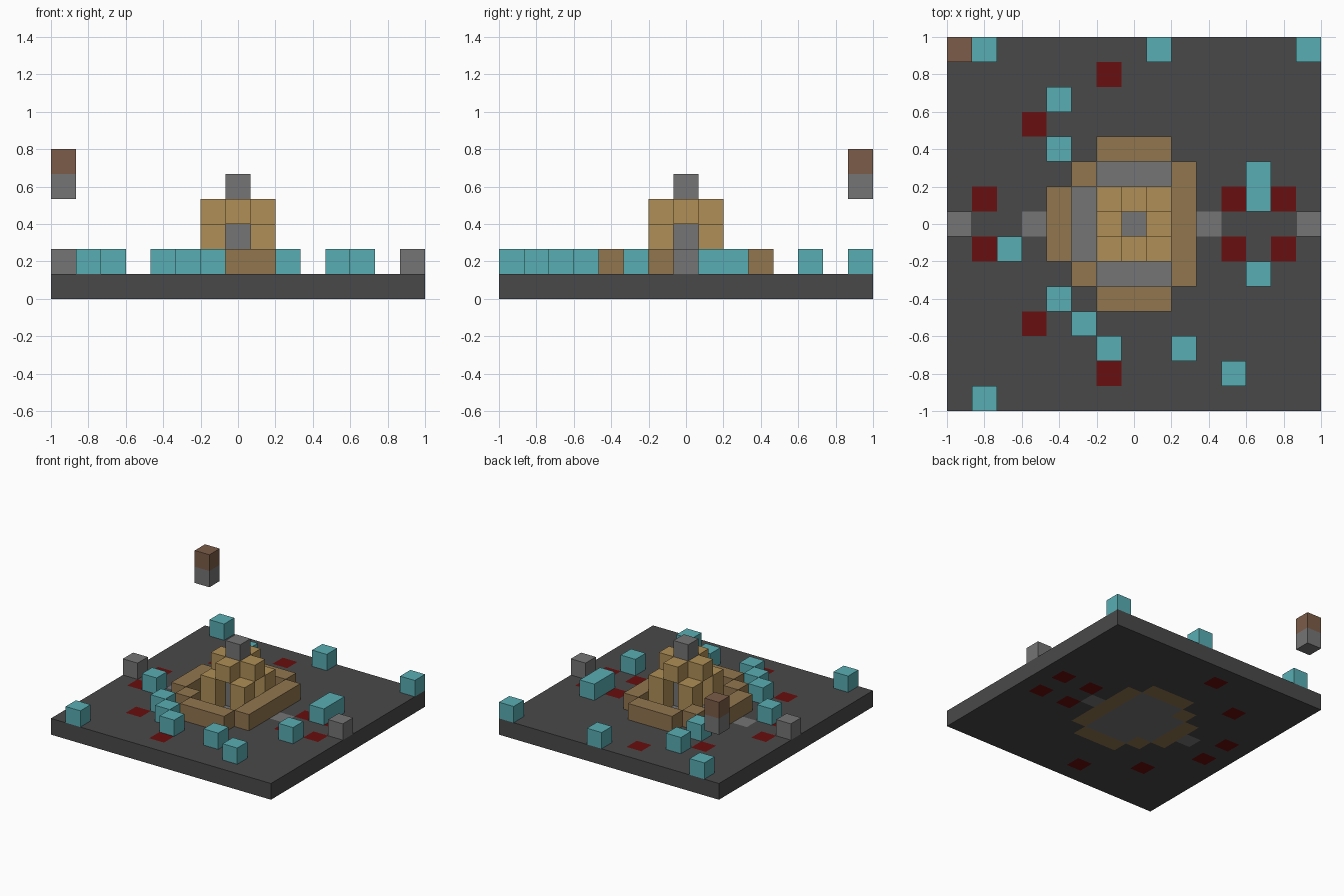
import bpy
import bmesh

cube = bpy.data.objects.get("Cube")
if cube:
    bpy.data.objects.remove(cube, do_unlink=True)

N = 15          # blocks along each side
U = 2 / N       # block size


def linear(c):
    c /= 255
    return c / 12.92 if c <= 0.04045 else ((c + 0.055) / 1.055) ** 2.4


def material(name, r, g, b):
    colour = (linear(r), linear(g), linear(b), 1)
    m = bpy.data.materials.new(name)
    m.use_nodes = True
    m.diffuse_color = colour
    bsdf = m.node_tree.nodes["Principled BSDF"]
    bsdf.inputs["Base Color"].default_value = colour
    bsdf.inputs["Roughness"].default_value = 0.9
    return m


DARK = material("dark grey", 73, 73, 73)
GREY = material("stone grey", 117, 117, 117)
TAN = material("tan", 145, 118, 78)
RED = material("deep red", 104, 14, 14)
GOLD = material("gold", 175, 143, 86)
TEAL = material("teal", 88, 174, 179)
BROWN = material("brown", 124, 92, 72)


def add_object(name, bm, *mats):
    mesh = bpy.data.meshes.new(name)
    bm.to_mesh(mesh)
    bm.free()
    for m in mats:
        mesh.materials.append(m)
    obj = bpy.data.objects.new(name, mesh)
    bpy.context.collection.objects.link(obj)
    return obj


def block(name, mat, x, y, level, width=1, depth=1, height=1):
    """Box centred on block column x, y, with its base on a block level."""
    bm = bmesh.new()
    bmesh.ops.create_cube(bm, size=U)
    for v in bm.verts:
        v.co.x = v.co.x * width + x * U
        v.co.y = v.co.y * depth + y * U
        v.co.z = v.co.z * height + (level + height / 2) * U
    return add_object(name, bm, mat)


# Low wall around the court: centre x, y, width, depth
walls = {
    "back_wall": (0, 3, 3, 1), "front_wall": (0, -3, 3, 1),
    "right_wall": (-3, 0, 1, 3), "left_wall": (2, 0, 1, 5),
    "back_wall_corner": (-2, 2, 1, 1), "front_wall_corner": (-2, -2, 1, 1),
}
for name, (x, y, w, d) in walls.items():
    block(name, TAN, x, y, 1, w, d)

# Floor slab with coloured tiles
red_tiles = {(x, s * y) for s in (1, -1)
             for x, y in [(-1, 6), (-4, 4), (-6, 1), (4, 1), (6, 1)]}
doorsteps = {(-4, 0), (3, 0)}


def floor_index(x, y):
    if any(abs(x - a) < w / 2 and abs(y - b) < d / 2
           for a, b, w, d in walls.values()):
        return 2
    if (x, y) in red_tiles:
        return 3
    court = -2 <= x <= 1 and abs(y) <= 2
    return 1 if court or (x, y) in doorsteps else 0


bm = bmesh.new()
bmesh.ops.create_grid(bm, x_segments=N, y_segments=N, size=1)
for f in bm.faces:
    c = f.calc_center_median()
    f.material_index = floor_index(round(c.x / U), round(c.y / U))
for v in bm.verts:
    v.co.z = U
floor = add_object("floor_slab", bm, DARK, GREY, TAN, RED)
solid = floor.modifiers.new("thickness", "SOLIDIFY")
solid.thickness = U
solid.offset = -1

# Central shrine: grey core, corner pillars and a ring of upper blocks
block("shrine_core", GREY, 0, 0, 1, height=4)
for x in (-1, 1):
    for y in (-1, 1):
        block("shrine_pillar", GOLD, x, y, 1, height=2)
for x, y in [(1, 0), (-1, 0), (0, 1), (0, -1)]:
    block("shrine_upper_block", GOLD, x, y, 3)

# Grey posts at the side edges
for x in (-7, 7):
    block("side_post", GREY, x, 0, 1)

# Scattered teal blocks
for x, y in [(-6, 7), (1, 7), (7, 7), (-3, 5), (-3, 3), (-5, -1), (5, -2),
             (-3, -3), (-2, -4), (-1, -5), (2, -5), (4, -6), (-6, -7)]:
    block("teal_block", TEAL, x, y, 1)
block("teal_long_block", TEAL, 5, 1.5, 1, depth=2)

# Floating pair of blocks over the back corner
block("floating_base", GREY, -7, 7, 4)
block("floating_top", BROWN, -7, 7, 5)
